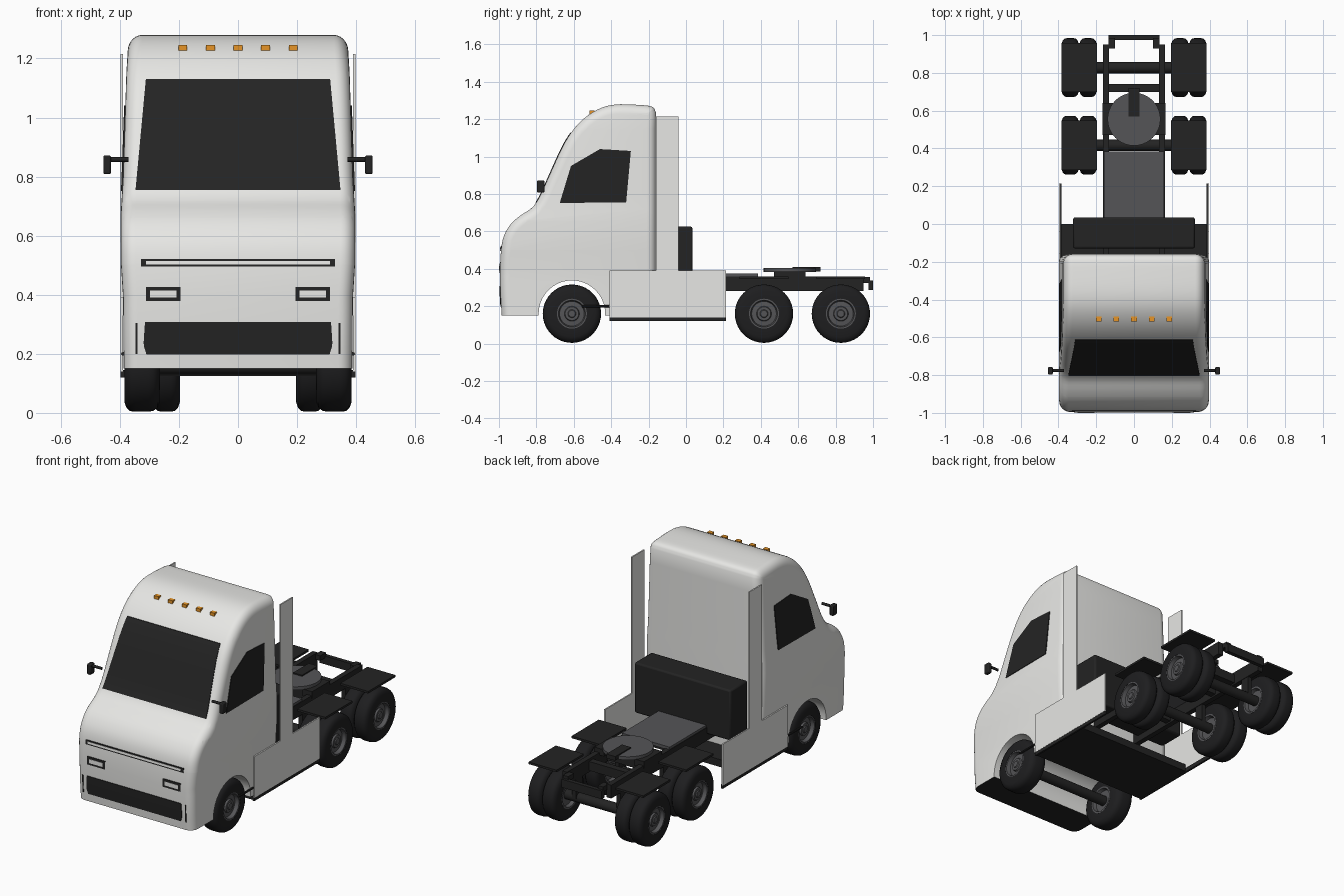
import bpy, bmesh, math
from mathutils import Vector, Matrix

cube = bpy.data.objects.get("Cube")
if cube:
    bpy.data.objects.remove(cube, do_unlink=True)


def material(name, rgb):
    m = bpy.data.materials.new(name)
    m.use_nodes = True
    m.diffuse_color = (*rgb, 1)
    m.node_tree.nodes["Principled BSDF"].inputs["Base Color"].default_value = (*rgb, 1)
    return m


WHITE = material("body white", (0.8, 0.8, 0.78))
BLACK = material("trim black", (0.017, 0.017, 0.017))
TYRE = material("tyre rubber", (0.013, 0.013, 0.014))
GREY = material("metal grey", (0.09, 0.09, 0.095))
AMBER = material("lamp amber", (0.8, 0.3, 0.02))
made = []


def make(name, bm, mats, mirror=False):
    bmesh.ops.recalc_face_normals(bm, faces=bm.faces)
    me = bpy.data.meshes.new(name)
    bm.to_mesh(me)
    bm.free()
    for m in mats if isinstance(mats, list) else [mats]:
        me.materials.append(m)
    ob = bpy.data.objects.new(name, me)
    bpy.context.collection.objects.link(ob)
    made.append(ob)
    if mirror:
        ob.modifiers.new("Mirror", 'MIRROR').use_mirror_merge = False
    return ob


def prism_mesh(points, x0, x1):
    """Side outline of (y, z) points, extruded along x."""
    bm = bmesh.new()
    face = bm.faces.new([bm.verts.new((x0, y, z)) for y, z in points])
    new = bmesh.ops.extrude_face_region(bm, geom=[face])["geom"]
    bmesh.ops.translate(bm, vec=(x1 - x0, 0, 0),
                        verts=[g for g in new if isinstance(g, bmesh.types.BMVert)])
    return bm


def box(name, xs, ys, zs, mat, mirror=False):
    (y0, y1), (z0, z1) = ys, zs
    return make(name, prism_mesh([(y0, z0), (y1, z0), (y1, z1), (y0, z1)], *xs), mat, mirror)


def cylinder(name, radius, start, end, mat, mirror=False, sides=24):
    a, b = Vector(start), Vector(end)
    turn = (b - a).to_track_quat('Z', 'Y').to_matrix().to_4x4()
    bm = bmesh.new()
    bmesh.ops.create_cone(bm, cap_ends=True, segments=sides, radius1=radius, radius2=radius,
                          depth=(b - a).length, matrix=Matrix.Translation((a + b) / 2) @ turn)
    return make(name, bm, mat, mirror)


def lathe(name, profile, y, z, mat):
    """Spin (radius, x) points around a wheel axis."""
    bm = bmesh.new()
    vs = [bm.verts.new((x, y, z + r)) for r, x in profile]
    es = [bm.edges.new(p) for p in zip(vs, vs[1:])]
    bmesh.ops.spin(bm, geom=vs + es, cent=(0, y, z), axis=(1, 0, 0),
                   angle=math.tau, steps=40, use_merge=True)
    bmesh.ops.remove_doubles(bm, verts=bm.verts, dist=0.0004)
    return make(name, bm, mat, True)


def interp(table, t):
    for (a, va), (b, vb) in zip(table, table[1:]):
        if t <= b:
            return va + (vb - va) * max(0, (t - a) / (b - a))
    return table[-1][1]


def smooth_path(pts, steps=4):
    """Curve through the points."""
    ps = [Vector(p) for p in pts]
    ps = [2 * ps[0] - ps[1]] + ps + [2 * ps[-1] - ps[-2]]
    out = []
    for a, b, c, d in zip(ps, ps[1:], ps[2:], ps[3:]):
        for i in range(steps):
            t = i / steps
            out.append((2 * b + (c - a) * t + (2 * a - 5 * b + 4 * c - d) * t * t
                        + (3 * b - a - 3 * c + d) * t ** 3) / 2)
    return [tuple(p) for p in out + [ps[-2]]]


# Cab shell: side outline with wheel arch, rounded rim, tapered by height
AXLE_Z, FRONT_Y, ARCH, FLOOR = 0.16, -0.61, 0.178, 0.15
nose = smooth_path([(-0.985, FLOOR), (-0.993, 0.28), (-0.993, 0.44), (-0.979, 0.56),
                    (-0.94, 0.635), (-0.888, 0.683), (-0.82, 0.73), (-0.775, 0.8),
                    (-0.727, 0.907), (-0.647, 1.077), (-0.567, 1.184), (-0.476, 1.25),
                    (-0.38, 1.278), (-0.25, 1.276), (-0.18, 1.266), (-0.16, 1.235)])
arch = [(FRONT_Y + ARCH * math.cos(a), AXLE_Z + ARCH * math.sin(a))
        for a in (math.pi * i / 20 for i in range(21))]
outline = nose + [(-0.16, FLOOR), (FRONT_Y + ARCH, FLOOR)] + arch + [(FRONT_Y - ARCH, FLOOR)]
width_table = [(0.15, 0.387), (0.39, 0.389), (0.5, 0.396), (0.66, 0.398), (0.72, 0.394),
               (0.8, 0.389), (1.15, 0.378), (1.28, 0.37)]
nose_table = [(z, y) for y, z in nose if y < -0.45]


def half_width(z):
    return interp(width_table, z)


def nose_y(z):
    return interp(nose_table, z)


bm = prism_mesh(outline, -1, 1)
for v in bm.verts:
    v.co.x *= 0.4
rim = []
for e in bm.edges:
    mid = (e.verts[0].co + e.verts[1].co) / 2
    if abs(mid.x) > 0.39 and (mid.z > 0.35 or mid.y < -0.98):
        rim.append(e)
bmesh.ops.bevel(bm, geom=rim, offset=0.05, segments=6, profile=0.5,
                affect='EDGES', clamp_overlap=False)
for z, _ in width_table[1:-1]:
    bmesh.ops.bisect_plane(bm, geom=bm.verts[:] + bm.edges[:] + bm.faces[:],
                           plane_co=(0, 0, z), plane_no=(0, 0, 1))
for v in bm.verts:
    v.co.x *= half_width(v.co.z) / 0.4
bmesh.ops.recalc_face_normals(bm, faces=bm.faces)
for f in bm.faces:
    f.material_index = int(f.normal.z < -0.9 and f.calc_center_median().z < 0.2)
make("cab_shell", bm, [WHITE, BLACK])


# Panels that follow the nose: rows of (z, left x, right x)
def nose_panel(name, rows, mat, lift=0.004, mirror=False, steps=8):
    bm = bmesh.new()
    zs = [z for z, _, _ in rows]
    left, right = [(z, a) for z, a, _ in rows], [(z, b) for z, _, b in rows]
    last = None
    for i in range(steps + 1):
        z = zs[0] + (zs[-1] - zs[0]) * i / steps
        y = nose_y(z) - lift
        pair = [bm.verts.new((f(z), y, z)) for f in
                (lambda t: interp(left, t), lambda t: interp(right, t))]
        if last:
            bm.faces.new([last[0], last[1], pair[1], pair[0]])
        last = pair
    new = bmesh.ops.extrude_face_region(bm, geom=bm.faces[:])["geom"]
    bmesh.ops.translate(bm, vec=(0, 0.007, 0),
                        verts=[g for g in new if isinstance(g, bmesh.types.BMVert)])
    make(name, bm, mat, mirror)


nose_panel("windscreen", [(0.755, -0.347, 0.347), (1.13, -0.312, 0.312)], BLACK, steps=20)
nose_panel("lower_grille", [(0.198, -0.31, 0.31), (0.23, -0.32, 0.32), (0.307, -0.315, 0.315)], BLACK)
nose_panel("corner_slit", [(0.2, 0.341, 0.347), (0.305, 0.341, 0.347)], BLACK, 0.003, True)
nose_panel("light_bar_frame", [(0.495, -0.328, 0.328), (0.521, -0.328, 0.328)], BLACK)
nose_panel("light_bar", [(0.502, -0.312, 0.312), (0.514, -0.312, 0.312)], WHITE, 0.006)
nose_panel("headlight_frame", [(0.378, 0.194, 0.312), (0.427, 0.194, 0.312)], BLACK, mirror=True)
nose_panel("headlight", [(0.39, 0.208, 0.298), (0.414, 0.208, 0.298)], WHITE, 0.006, True)

# Side windows
bm = prism_mesh([(-0.675, 0.752), (-0.32, 0.755), (-0.295, 1.03), (-0.46, 1.04),
                 (-0.615, 0.95)], -0.004, 0.004)
for v in bm.verts:
    v.co.x += half_width(v.co.z)
make("side_window", bm, BLACK, True)

# Roof marker lamps
for i in range(-2, 3):
    x = i * 0.0935
    box("marker_lamp", (x - 0.015, x + 0.015), (-0.515, -0.49), (1.226, 1.246), AMBER)

# Mirrors
cylinder("mirror_arm", 0.008, (0.37, -0.775, 0.858), (0.44, -0.775, 0.858), BLACK, True, 12)
mirror_head = box("mirror_head", (0.43, 0.456), (-0.797, -0.757), (0.808, 0.872), BLACK, True)
bev = mirror_head.modifiers.new("Bevel", 'BEVEL')
bev.width, bev.segments = 0.006, 2

# Side fairings with lower skirt and black sill
fairing = [(-0.41, 0.14), (0.215, 0.14), (0.215, 0.39), (-0.04, 0.39), (-0.04, 1.215),
           (-0.16, 1.215), (-0.16, 0.39), (-0.41, 0.39)]
make("side_fairing", prism_mesh(fairing, 0.39, 0.398), WHITE, True)
box("skirt_sill", (0.385, 0.397), (-0.41, 0.215), (0.12, 0.145), BLACK, True)
box("underbody_tray", (-0.385, 0.385), (-0.41, 0.0), (0.125, 0.17), BLACK)
cylinder("wheel_link", 0.006, (0.39, -0.555, 0.2), (0.39, -0.4, 0.2), BLACK, True, 8)

# Equipment box behind the cab
equipment = box("equipment_box", (-0.322, 0.322), (-0.13, 0.035), (0.32, 0.625), BLACK)
bev = equipment.modifiers.new("Bevel", 'BEVEL')
bev.width, bev.segments = 0.01, 2

# Chassis
box("frame_rail", (0.132, 0.164), (-0.4, 0.95), (0.28, 0.36), BLACK, True)
box("deck_plate", (-0.16, 0.16), (0.03, 0.385), (0.355, 0.374), GREY)
box("rear_bar", (-0.135, 0.135), (0.975, 1.0), (0.287, 0.337), BLACK)
box("rear_bar_bracket", (0.1, 0.135), (0.93, 0.985), (0.325, 0.355), BLACK, True)
for y in (0.15, 0.55, 0.72):
    box("cross_member", (-0.14, 0.14), (y - 0.02, y + 0.02), (0.29, 0.345), BLACK)

# Trailer coupling
cylinder("coupling_disc", 0.14, (0, 0.555, 0.383), (0, 0.555, 0.403), GREY, sides=40)
box("coupling_slot", (-0.03, 0.03), (0.57, 0.72), (0.385, 0.41), BLACK)
box("coupling_mount", (0.1, 0.167), (0.47, 0.64), (0.345, 0.385), BLACK, True)


# Wheels
def tyre(inner, outer, y):
    w = outer - inner
    half = [(0.08, 0), (0.125, 0), (0.143, 0.07), (0.153, 0.18), (0.156, 0.32)]
    prof = [(r, inner + w * t) for r, t in half]
    prof += [(r, outer - w * t) for r, t in reversed(half)]
    lathe("tyre", prof + [prof[0]], y, AXLE_Z, TYRE)


def rim_set(inner, outer, y):
    prof = [(0, outer - 0.005), (0.018, outer - 0.005), (0.022, outer - 0.01),
            (0.036, outer - 0.01), (0.04, outer - 0.02), (0.066, outer - 0.022),
            (0.072, outer + 0.001), (0.082, outer + 0.001), (0.082, inner - 0.001),
            (0.072, inner - 0.001), (0.066, inner + 0.02), (0, inner + 0.02)]
    lathe("wheel_rim", prof, y, AXLE_Z, GREY)


for y, dual in ((FRONT_Y, False), (0.417, True), (0.828, True)):
    inner = 0.197 if dual else 0.265
    if dual:
        tyre(0.197, 0.289, y)
        tyre(0.292, 0.384, y)
        box("mudguard", (0.197, 0.384), (y - 0.13, y + 0.13), (0.345, 0.358), BLACK, True)
        box("spring_hanger", (0.135, 0.162), (y - 0.03, y + 0.03), (0.16, 0.29), BLACK, True)
    else:
        tyre(inner, 0.384, y)
    rim_set(inner, 0.382, y)
    cylinder("axle", 0.03, (-0.3, y, AXLE_Z), (0.3, y, AXLE_Z), BLACK)

# Smooth shading with sharp edges kept
bpy.ops.object.select_all(action='DESELECT')
for ob in made:
    ob.select_set(True)
bpy.context.view_layer.objects.active = made[0]
bpy.ops.object.shade_smooth_by_angle(angle=math.radians(32))
